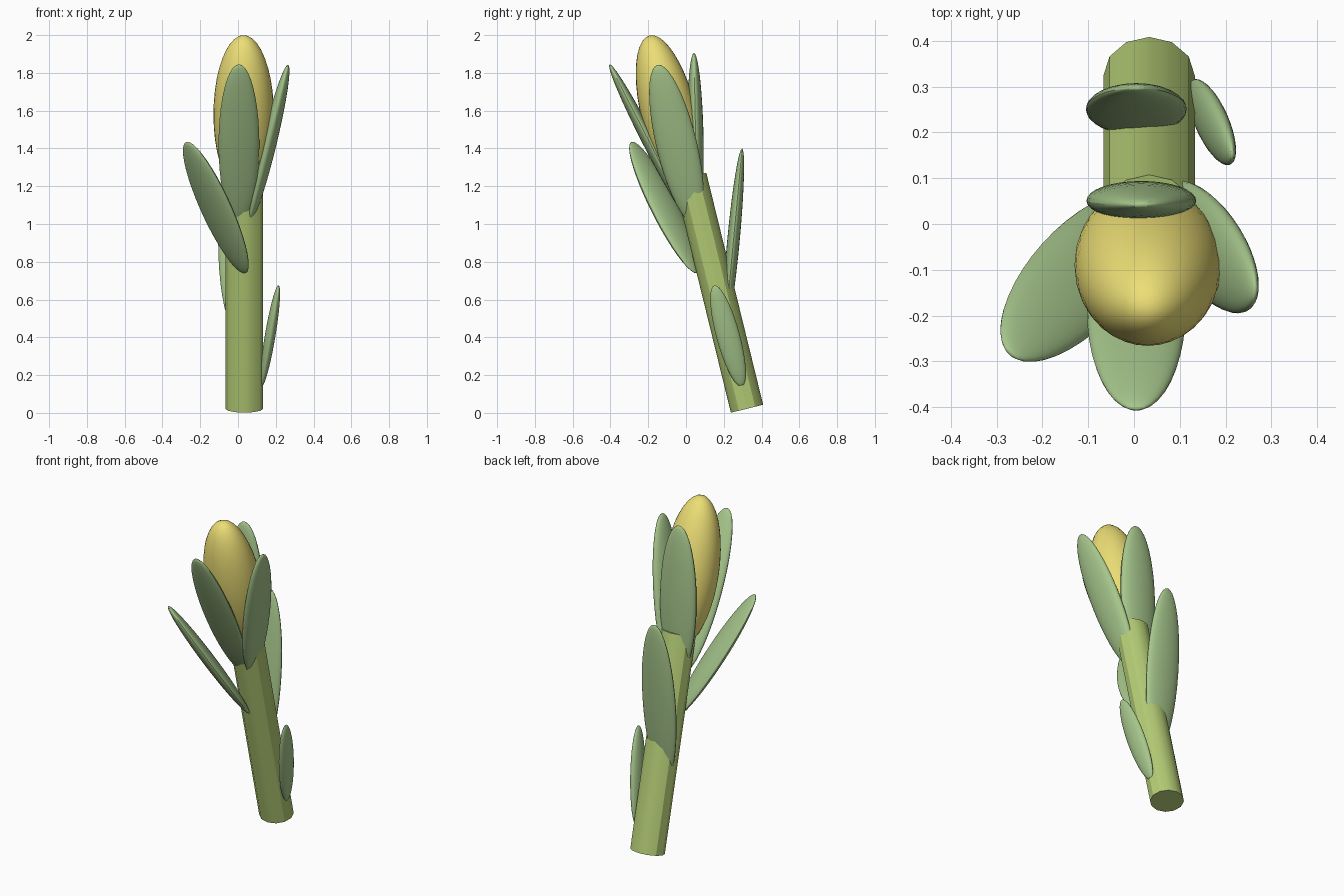
import bpy
from mathutils import Vector, Matrix

if "Cube" in bpy.data.objects:
    bpy.data.objects.remove(bpy.data.objects["Cube"])


def material(name, color):
    m = bpy.data.materials.new(name)
    m.diffuse_color = (*color, 1)
    m.use_nodes = True
    m.node_tree.nodes["Principled BSDF"].inputs["Base Color"].default_value = m.diffuse_color
    return m


STEM = material("stem_green", (0.46, 0.61, 0.18))
LEAF = material("leaf_green", (0.38, 0.56, 0.26))
BUD = material("bud_yellow", (0.84, 0.73, 0.18))


def place(name, base, tip, half_width, half_depth, facing, mat):
    """Stretch the active unit primitive from base to tip; depth points along facing."""
    base, tip = Vector(base), Vector(tip)
    axis = (tip - base).normalized()
    depth = Vector(facing)
    depth = (depth - axis * depth.dot(axis)).normalized()
    width = depth.cross(axis)
    rot = Matrix((width, depth, axis)).transposed().to_4x4()
    size = Matrix.Diagonal((half_width, half_depth, (tip - base).length / 2, 1))
    ob = bpy.context.object
    ob.name = name
    ob.data.transform(Matrix.Translation((base + tip) / 2) @ rot @ size)
    ob.data.materials.append(mat)
    bpy.ops.object.shade_smooth_by_angle()


def ellipsoid(*args):
    bpy.ops.mesh.primitive_uv_sphere_add(segments=32, ring_count=20, radius=1)
    place(*args)


# leaning twelve-sided stem
bpy.ops.mesh.primitive_cylinder_add(vertices=12, radius=1, depth=2)
place("stem", (0.033, 0.323, 0.022), (0.033, 0.022, 1.25), 0.1, 0.088, (0, -1, 0), STEM)

# yellow bud
ellipsoid("bud", (0.03, 0.013, 1.163), (0.03, -0.193, 1.998), 0.16, 0.147, (0, -1, 0), BUD)

# sepals round the bud, then the loose leaves down the stem
leaves = [
    ("front_sepal", (0.005, 0.03, 1.0), (0.005, -0.405, 1.845), 0.108, 0.036, (0, -1, 0)),
    ("right_sepal", (0.06, 0.05, 1.0), (0.265, -0.15, 1.842), 0.108, 0.04, (1, -0.1, 0)),
    ("back_sepal", (0.016, 0.06, 1.0), (0.016, 0.042, 1.905), 0.12, 0.042, (0, 1, 0)),
    ("left_leaf", (0.035, 0.055, 0.74), (-0.27, -0.285, 1.435), 0.11, 0.035, (-0.66, -0.75, 0)),
    ("back_leaf", (0.005, 0.205, 0.42), (0.005, 0.297, 1.4), 0.11, 0.033, (0, 1, 0)),
    ("right_leaf", (0.125, 0.295, 0.14), (0.215, 0.15, 0.675), 0.062, 0.028, (1, 0, 0)),
]
for leaf in leaves:
    ellipsoid(*leaf, LEAF)
